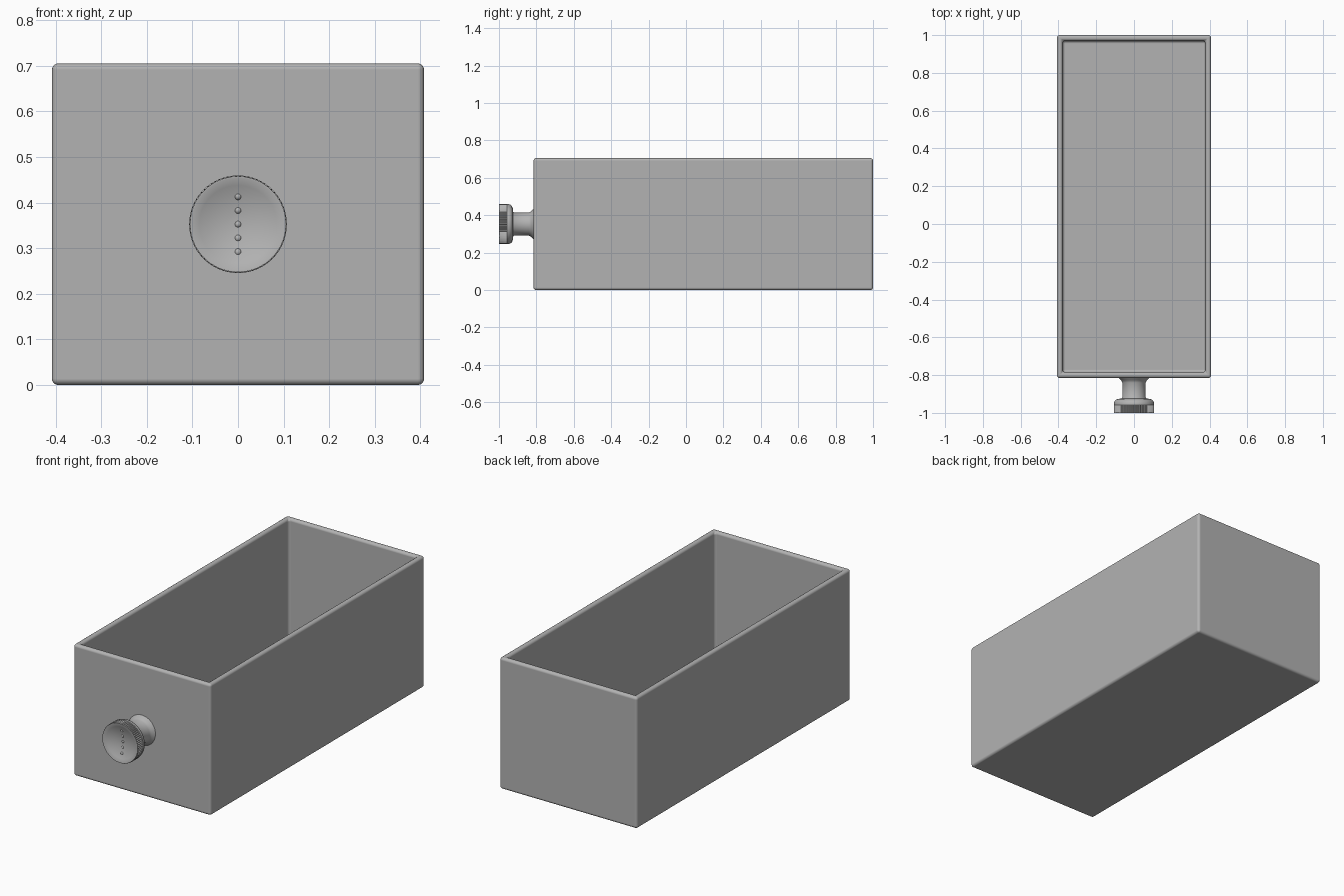
import bpy
import bmesh
import math
from mathutils import Matrix

if "Cube" in bpy.data.objects:
    bpy.data.objects.remove(bpy.data.objects["Cube"], do_unlink=True)

grey = bpy.data.materials.new("plain_grey")
grey.use_nodes = True
GREY = (0.45, 0.45, 0.45, 1)
grey.diffuse_color = GREY
grey.node_tree.nodes["Principled BSDF"].inputs["Base Color"].default_value = GREY

WIDTH, HEIGHT, FRONT, BACK = 0.816, 0.705, -0.815, 1.0
WALL = 0.043
KNOB_Z = HEIGHT / 2


def finish(bm, name, angle=35):
    bmesh.ops.recalc_face_normals(bm, faces=bm.faces)
    mesh = bpy.data.meshes.new(name)
    bm.to_mesh(mesh)
    bm.free()
    obj = bpy.data.objects.new(name, mesh)
    bpy.context.collection.objects.link(obj)
    mesh.materials.append(grey)
    bpy.ops.object.select_all(action="DESELECT")
    obj.select_set(True)
    bpy.context.view_layer.objects.active = obj
    bpy.ops.object.shade_smooth_by_angle(angle=math.radians(angle))
    return obj


# Open drawer box: inset the top and push it down to the floor
bm = bmesh.new()
bmesh.ops.create_cube(bm, size=1)
bmesh.ops.scale(bm, vec=(WIDTH, BACK - FRONT, HEIGHT), verts=bm.verts)
bmesh.ops.translate(bm, vec=(0, (BACK + FRONT) / 2, HEIGHT / 2), verts=bm.verts)
top = max(bm.faces, key=lambda f: f.calc_center_median().z)
bmesh.ops.inset_region(bm, faces=[top], thickness=WALL)
ext = bmesh.ops.extrude_discrete_faces(bm, faces=[top])
bmesh.ops.translate(bm, vec=(0, 0, WALL - HEIGHT), verts=ext["faces"][0].verts)
box = finish(bm, "drawer_box", 50)
bevel = box.modifiers.new("rounded_edges", "BEVEL")
bevel.width = 0.014
bevel.segments = 4
bevel.harden_normals = True

# Turned knob with a dished face; rings are (radius, y, is_knurled)
TEETH = 70
SIDES = TEETH * 2
rings = [(0.084, FRONT + 0.004, 0), (0.075, -0.822, 0), (0.067, -0.829, 0),
         (0.062, -0.84, 0), (0.062, -0.918, 0), (0.066, -0.924, 0),
         (0.085, -0.926, 0), (0.097, -0.931, 0), (0.104, -0.939, 0),
         (0.107, -0.95, 0), (0.107, -0.957, 0), (0.107, -0.958, 1),
         (0.107, -0.998, 1), (0.105, -1.0, 0), (0.101, -1.0, 0)]


def dish_y(r):
    return -0.976 - 0.024 * (r / 0.101) ** 2


rings += [(r, dish_y(r), 0) for r in (0.085, 0.065, 0.045, 0.025, 0.01)]

bm = bmesh.new()
loops = []
for radius, y, knurled in rings:
    loop = []
    for i in range(SIDES):
        a = math.tau * i / SIDES
        r = radius - (0.004 if knurled and i % 2 else 0)
        loop.append(bm.verts.new((r * math.cos(a), y, KNOB_Z + r * math.sin(a))))
    loops.append(loop)
for a, b in zip(loops, loops[1:]):
    for i in range(SIDES):
        j = (i + 1) % SIDES
        bm.faces.new((a[i], a[j], b[j], b[i]))
bm.faces.new(loops[0])
bm.faces.new(loops[-1])
finish(bm, "knob")

# Column of small beads down the knob face
bm = bmesh.new()
for k in range(-2, 3):
    z = k * 0.0305
    bmesh.ops.create_uvsphere(bm, u_segments=16, v_segments=10, radius=0.008,
                              matrix=Matrix.Translation((0, dish_y(abs(z)) + 0.004, KNOB_Z + z)))
finish(bm, "knob_beads")
